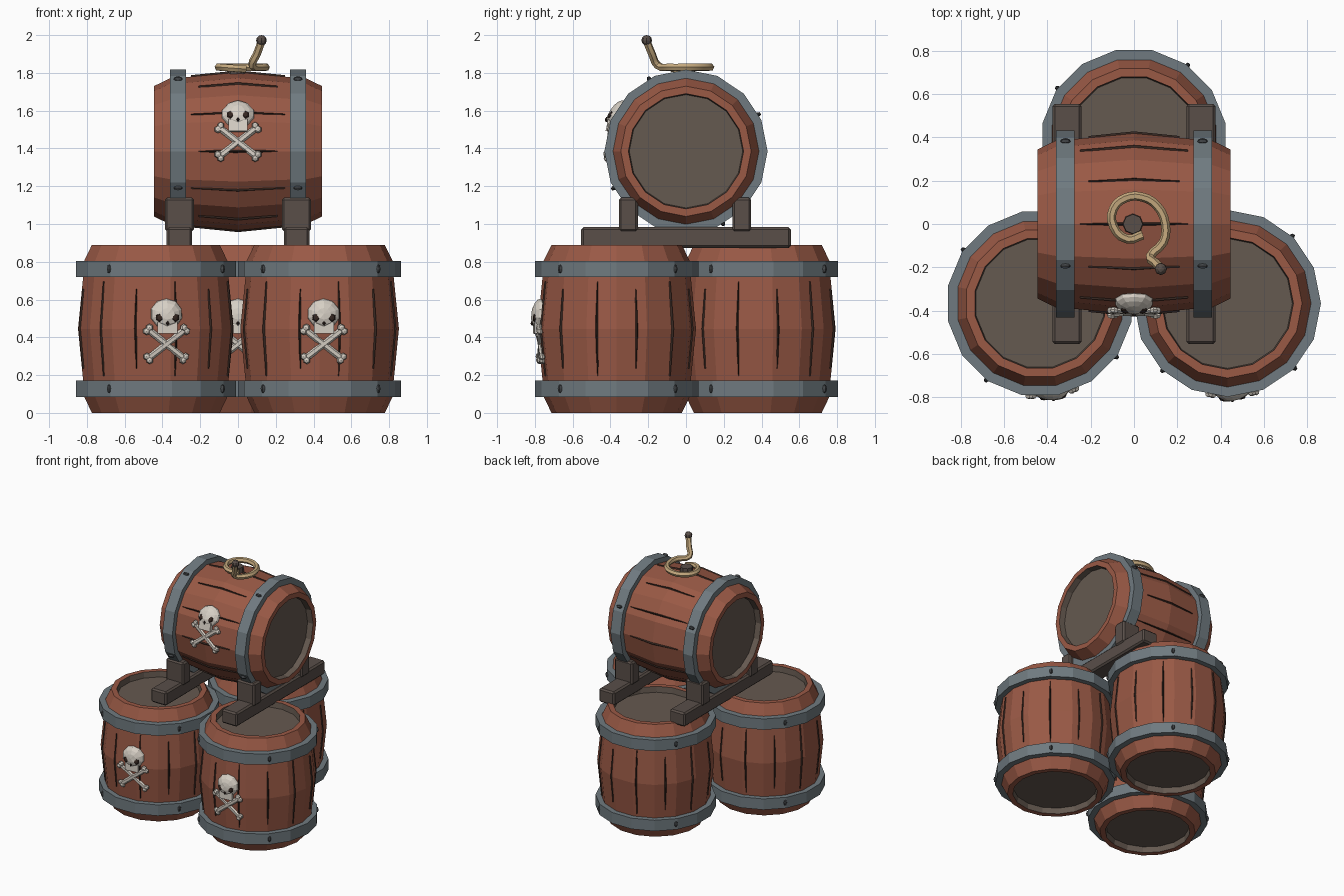
import bpy, bmesh
from math import sin, cos, pi, radians, sqrt
from mathutils import Matrix, Vector

cube = bpy.data.objects.get("Cube")
if cube:
    bpy.data.objects.remove(cube, do_unlink=True)


def material(name, r, g, b):
    m = bpy.data.materials.new(name)
    m.use_nodes = True
    m.diffuse_color = (r, g, b, 1)
    m.node_tree.nodes["Principled BSDF"].inputs["Base Color"].default_value = (r, g, b, 1)
    return m


RED_WOOD = material("red_wood", 0.32, 0.1, 0.06)
LID_WOOD = material("lid_wood", 0.13, 0.1, 0.08)
BEAM_WOOD = material("beam_wood", 0.1, 0.077, 0.066)
IRON = material("iron", 0.16, 0.195, 0.215)
DARK_IRON = material("dark_iron", 0.06, 0.065, 0.07)
GAP = material("stave_gap", 0.035, 0.02, 0.015)
ROPE = material("rope", 0.56, 0.4, 0.21)
BONE = material("bone", 0.68, 0.63, 0.56)

SIDES = 16
HALF = 0.445       # half the barrel length
END_R, HOOP_R, MID_R = 0.345, 0.388, 0.42
HOOP_Z = 0.317


def finish(name, bm, mats, matrix=Matrix()):
    bmesh.ops.recalc_face_normals(bm, faces=bm.faces)
    mesh = bpy.data.meshes.new(name)
    bm.to_mesh(mesh)
    bm.free()
    ob = bpy.data.objects.new(name, mesh)
    for m in mats:
        mesh.materials.append(m)
    ob.matrix_world = matrix
    bpy.context.collection.objects.link(ob)
    return ob


def lathe(bm, profile, facet, closed=False, mats=None):
    """Turn (radius, z) points about z; a zero radius becomes one pole."""
    rings = []
    for r, z in profile:
        if r == 0:
            rings.append([bm.verts.new((0, 0, z))] * SIDES)
        else:
            rings.append([bm.verts.new((r * cos(a), r * sin(a), z)) for a in
                          (facet + 2 * pi * i / SIDES for i in range(SIDES))])
    for k in range(len(rings) if closed else len(rings) - 1):
        low, high = rings[k], rings[(k + 1) % len(rings)]
        for i in range(SIDES):
            j = (i + 1) % SIDES
            corners = list(dict.fromkeys([low[i], low[j], high[j], high[i]]))
            face = bm.faces.new(corners)
            if mats:
                face.material_index = mats[k]


def body_radius(z):
    """Bulging stave radius between the hoops."""
    return MID_R - (MID_R - HOOP_R) * min(abs(z) / HOOP_Z, 1)


def facet_radius(z, angle, facet):
    """Distance from the axis to the flat facet at an angle."""
    step = 2 * pi / SIDES
    return body_radius(z) * cos(step / 2) / cos((angle - facet) % step - step / 2)


def add_ball(bm, center, scale, rot=Matrix(), mat=0, u=8, v=6):
    m = Matrix.Translation(center) @ rot @ Matrix.Diagonal((*scale, 1))
    made = bmesh.ops.create_uvsphere(bm, u_segments=u, v_segments=v, radius=1, matrix=m)
    for f in {f for vert in made["verts"] for f in vert.link_faces}:
        f.material_index = mat


def emblem_mesh():
    """Skull and crossed bones, flat: x across, y up, z outwards."""
    bm = bmesh.new()
    add_ball(bm, (0, 0.01, 0), (0.09, 0.08, 0.04), u=10, v=8)
    jaw = Matrix.Translation((0, -0.065, 0.006)) @ Matrix.Diagonal((0.1, 0.06, 0.045, 1))
    bmesh.ops.create_cube(bm, size=1, matrix=jaw)
    for side in (-1, 1):
        # Eye socket
        add_ball(bm, (side * 0.04, -0.01, 0.029), (0.022, 0.024, 0.01), mat=1, u=6, v=4)
        # Bone with a double knob at each end
        turn = Matrix.Rotation(side * radians(38), 4, "Z")
        flat = Matrix.Diagonal((1, 1, 0.7, 1))
        bar = flat @ turn @ Matrix.Rotation(pi / 2, 4, "Y")
        bmesh.ops.create_cone(bm, cap_ends=True, segments=6, radius1=0.018, radius2=0.018,
                              depth=0.26, matrix=Matrix.Translation((0, -0.15, 0.012)) @ bar)
        for end in (-1, 1):
            for knob in (-1, 1):
                p = turn @ Vector((end * 0.125, knob * 0.012, 0))
                add_ball(bm, p + Vector((0, -0.15, 0.012)), (0.021, 0.021, 0.017), u=6, v=4)
    # Nose hole
    add_ball(bm, (0, -0.04, 0.031), (0.009, 0.013, 0.009), mat=1, u=4, v=4)
    return bm


def barrel(name, matrix, facet, rivet_turn, gap_turn, front, lying=False):
    facet, rivet_turn, gap_turn, front = map(radians, (facet, rivet_turn, gap_turn, front))

    # Staves with a sunken lid at both ends
    half = [(0, HALF - 0.045), (0.3, HALF - 0.045), (0.305, HALF), (END_R, HALF),
            (HOOP_R, HOOP_Z + 0.04), (HOOP_R, HOOP_Z)]
    profile = half + [(MID_R, 0)] + [(r, -z) for r, z in reversed(half)]
    n = len(profile) - 1
    bm = bmesh.new()
    lathe(bm, profile, facet, mats=[int(k < 2 or k >= n - 2) for k in range(n)])
    finish(name + "_body", bm, [RED_WOOD, LID_WOOD], matrix)

    # Iron hoops
    bm = bmesh.new()
    for z in (-HOOP_Z, HOOP_Z):
        lathe(bm, [(0.37, z - 0.043), (0.432, z - 0.043), (0.432, z + 0.043),
                   (0.37, z + 0.043)], facet, closed=True)
    finish(name + "_hoops", bm, [IRON], matrix)

    # Rivets
    bm = bmesh.new()
    for z in (-HOOP_Z, HOOP_Z):
        for k in range(4):
            a = rivet_turn + k * pi / 2
            add_ball(bm, (0.428 * cos(a), 0.428 * sin(a), z), (0.017, 0.013, 0.024),
                     Matrix.Rotation(a, 4, "Z"), u=6, v=4)
    finish(name + "_rivets", bm, [DARK_IRON], matrix)

    # Dark gaps between staves, tapering to both ends
    bm = bmesh.new()
    for k in range(12):
        a = gap_turn + k * pi / 6
        reach = 0.25 if k % 2 else 0.21
        rows = []
        for t in (-1, -0.6, 0, 0.6, 1):
            z = t * reach
            wide = 0.003 + 0.007 * (1 - t * t)
            r = facet_radius(z, a, facet)
            row = []
            for side, lift in ((-1, -0.004), (0, 0.008), (1, -0.004)):
                b = a + side * wide / r
                row.append(bm.verts.new(((r + lift) * cos(b), (r + lift) * sin(b), z)))
            rows.append(row)
        for low, high in zip(rows, rows[1:]):
            for i in range(2):
                bm.faces.new((low[i], low[i + 1], high[i + 1], high[i]))
    finish(name + "_gaps", bm, [GAP], matrix)

    # Emblem wrapped around the staves
    bm = emblem_mesh()
    for v in bm.verts:
        across, up, out = v.co
        around, z = (-(up + 0.2), across) if lying else (across, up + 0.07)
        a = front + around / MID_R
        r = facet_radius(z, a, facet) + out + 0.003
        v.co = (r * cos(a), r * sin(a), z)
    finish(name + "_emblem", bm, [BONE, GAP], matrix)


# Three standing barrels and one lying across them
stand = lambda x, y: Matrix.Translation((x, y, HALF))
barrel("right_barrel", stand(-0.435, -0.367), 11.25, 55, 15, -82)
barrel("left_barrel", stand(0.432, -0.367), 0, 46, 15, -87)
barrel("back_barrel", stand(0, 0.38), 11.25, 55, 15, -90)
TOP_Z = 1.385
lay = Matrix(((0, 0, 1, 0), (1, 0, 0, 0), (0, 1, 0, TOP_Z), (0, 0, 0, 1)))
barrel("top_barrel", lay, 0, 27, 0, 180, lying=True)


def box(name, center, size):
    bm = bmesh.new()
    bmesh.ops.create_cube(bm, size=1, matrix=Matrix.Translation(center)
                          @ Matrix.Diagonal((*size, 1)))
    bmesh.ops.bevel(bm, geom=bm.edges[:], offset=0.012, segments=1, affect="EDGES")
    finish(name, bm, [BEAM_WOOD])


# Cradle: two beams with chocks
for label, side in (("right", -1), ("left", 1)):
    box(label + "_beam", (side * 0.31, 0, 0.928), (0.135, 1.11, 0.11))
    for end, y in (("front", -0.305), ("back", 0.295)):
        box(f"{label}_{end}_chock", (side * 0.31, y, 1.05), (0.155, 0.1, 0.18))

# Bung in the top of the lying barrel
bm = bmesh.new()
bmesh.ops.create_cone(bm, cap_ends=True, segments=8, radius1=0.05, radius2=0.045, depth=0.08,
                      matrix=Matrix.Translation((-0.005, 0, 1.8)))
finish("bung", bm, [BEAM_WOOD])

# Coiled fuse that rises at its loose end
path = [(0.04, -0.05, 1.82), (-0.03, -0.07, 1.825), (-0.095, -0.01, 1.83), (-0.095, 0.07, 1.83),
        (-0.04, 0.12, 1.83), (0.035, 0.125, 1.83), (0.105, 0.085, 1.83), (0.145, 0, 1.83),
        (0.135, -0.085, 1.83), (0.075, -0.15, 1.84), (0.1, -0.18, 1.9), (0.122, -0.205, 1.96)]
curve = bpy.data.curves.new("fuse", "CURVE")
curve.dimensions = "3D"
curve.bevel_depth = 0.021
curve.bevel_resolution = 1
curve.use_fill_caps = True
curve.resolution_u = 3
spline = curve.splines.new("BEZIER")
spline.bezier_points.add(len(path) - 1)
for point, co in zip(spline.bezier_points, path):
    point.co = co
    point.handle_left_type = point.handle_right_type = "AUTO"
curve.materials.append(ROPE)
fuse = bpy.data.objects.new("fuse", curve)
bpy.context.collection.objects.link(fuse)
bpy.ops.object.select_all(action="DESELECT")
fuse.select_set(True)
bpy.context.view_layer.objects.active = fuse
bpy.ops.object.convert(target="MESH")
bpy.ops.object.shade_smooth_by_angle()

# Burnt fuse tip
bm = bmesh.new()
add_ball(bm, (0.124, -0.208, 1.972), (0.028, 0.028, 0.028))
finish("fuse_tip", bm, [BEAM_WOOD])
